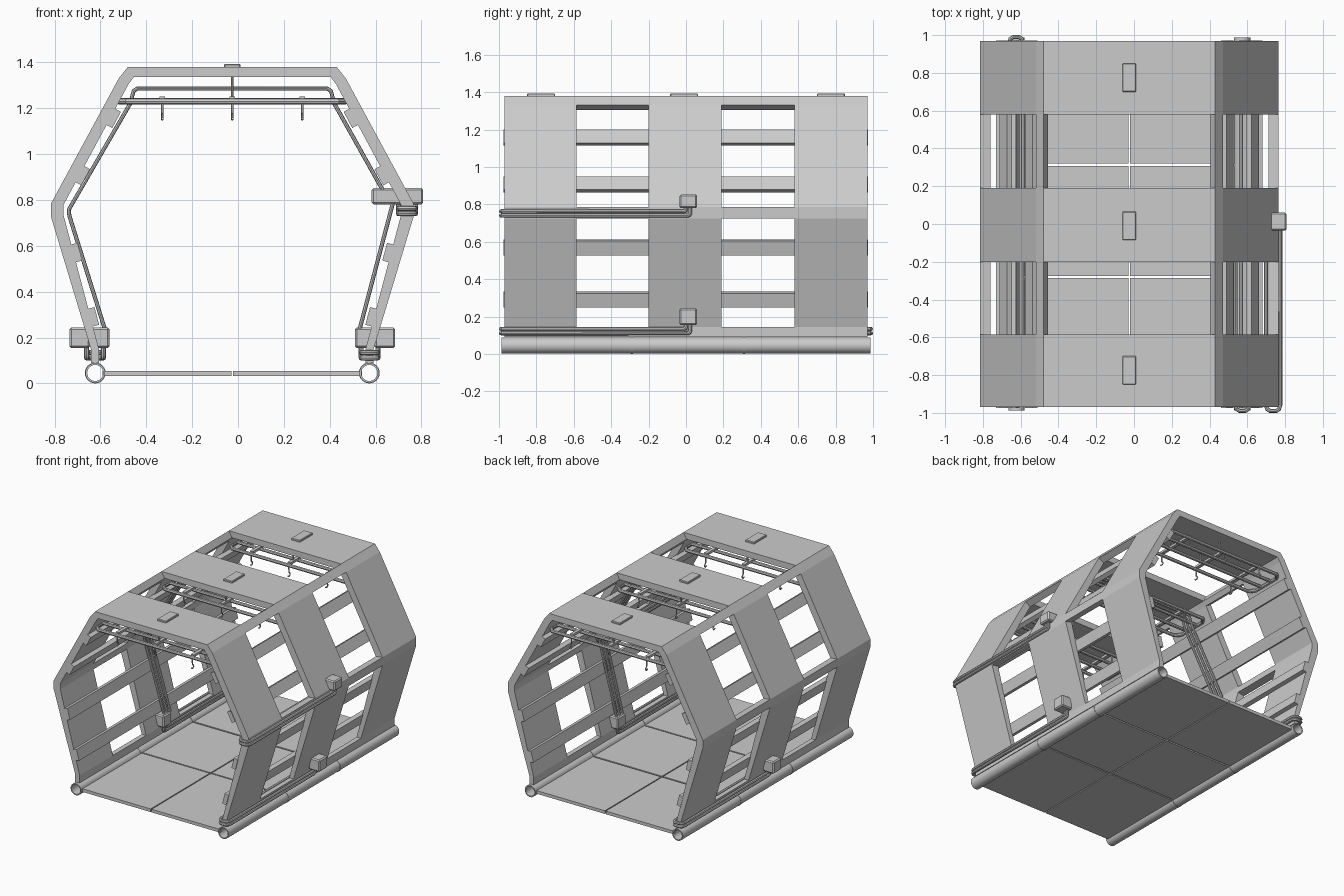
import bpy, bmesh, math
from mathutils import Vector

if "Cube" in bpy.data.objects:
    bpy.data.objects.remove(bpy.data.objects["Cube"])

CX = -0.025  # symmetry axis of the hull in x


def X(u, s=1):
    return s * u + CX


def add(name, mesh, smooth=False):
    ob = bpy.data.objects.new(name, mesh)
    bpy.context.scene.collection.objects.link(ob)
    if smooth:
        for p in mesh.polygons:
            p.use_smooth = True
        bpy.context.view_layer.objects.active = ob
        ob.select_set(True)
        bpy.ops.object.shade_smooth_by_angle(angle=math.radians(35))
        ob.select_set(False)
    return ob


def prism(name, pts, y0, y1):
    """Extrude an x-z outline along y."""
    bm = bmesh.new()
    f = bm.faces.new([bm.verts.new((x, y0, z)) for x, z in pts])
    ext = bmesh.ops.extrude_face_region(bm, geom=[f])
    bmesh.ops.translate(bm, vec=(0, y1 - y0, 0),
                        verts=[v for v in ext["geom"] if isinstance(v, bmesh.types.BMVert)])
    bmesh.ops.recalc_face_normals(bm, faces=bm.faces)
    me = bpy.data.meshes.new(name)
    bm.to_mesh(me)
    bm.free()
    return add(name, me)


def box(name, x0, x1, y0, y1, z0, z1, bevel=0):
    x0, x1 = min(x0, x1), max(x0, x1)
    ob = prism(name, [(x0, z0), (x1, z0), (x1, z1), (x0, z1)], y0, y1)
    if bevel:
        m = ob.modifiers.new("bevel", "BEVEL")
        m.width, m.segments = bevel, 1
    return ob


def tube(name, pts, r, cyclic=False, res=2):
    cu = bpy.data.curves.new(name, "CURVE")
    cu.dimensions = "3D"
    cu.bevel_depth, cu.bevel_resolution, cu.use_fill_caps = r, res, True
    sp = cu.splines.new("POLY")
    sp.points.add(len(pts) - 1)
    for p, co in zip(sp.points, pts):
        p.co = (*co, 1)
    sp.use_cyclic_u = cyclic
    tmp = bpy.data.objects.new("tmp", cu)
    bpy.context.scene.collection.objects.link(tmp)
    me = bpy.data.meshes.new_from_object(tmp.evaluated_get(bpy.context.evaluated_depsgraph_get()))
    bpy.data.objects.remove(tmp)
    me.name = name
    return add(name, me, True)


# Hull ribs: three wide hoops of one cross-section
OUT = [(.615, .09), (.615, .145), (.79, .725), (.79, .785), (.495, 1.33), (.455, 1.38)]
INN = [(.58, .09), (.58, .145), (.736, .735), (.736, .778), (.452, 1.305), (.43, 1.335)]
hoop = [(X(u), z) for u, z in OUT] + [(X(u, -1), z) for u, z in reversed(OUT)]
hoop += [(X(u, -1), z) for u, z in INN] + [(X(u), z) for u, z in reversed(INN)]
RIBS = [(-.97, -.585), (-.2, .19), (.58, .97)]
for i, (a, b) in enumerate(RIBS):
    prism(f"hull_rib_{i}", hoop, a, b)

# Long rails joining the ribs at foot, waist and roof corner
for s in (1, -1):
    for k, part in ((0, "foot"), (2, "waist"), (4, "roof")):
        quad = [OUT[k], OUT[k + 1], INN[k + 1], INN[k]]
        for a, b in ((-.585, -.2), (.19, .58)):
            prism(f"{part}_rail", [(X(u, s), z) for u, z in quad], a, b)

# Inner wall slats running the full length
for s in (1, -1):
    for k, zs in ((1, (.287, .567)), (3, (.912, 1.162))):
        p, q = Vector(INN[k]), Vector(INN[k + 1])
        d = (q - p).normalized()
        n = Vector((-d.y, d.x))  # towards the interior
        for z in zs:
            c = p + d * ((z - p.y) / d.y) + n * .012
            h = d * .04
            t = n * .016
            cor = [c - h - t, c + h - t, c + h + t, c - h + t]
            prism("wall_slat", [(X(v.x, s), v.y) for v in cor], -.975, .972)

# Floor panels with narrow gaps
for s in (1, -1):
    for a, b in ((-.97, -.285), (-.275, .307), (.319, .97)):
        box("floor_panel", X(.004, s), X(.565, s), a, b, .032, .055)

# Hollow skid tubes with joint collars
for s in (1, -1):
    def ring_tube(name, ro, ri, y0, y1):
        prof = [(ro, y0), (ro, y1), (ri, y1), (ri, y0)]
        N = 24
        vs = [(X(.5975, s) + r * math.cos(2 * math.pi * j / N), y, .0455 + r * math.sin(2 * math.pi * j / N))
              for j in range(N) for r, y in prof]
        fs = [(4 * j + k, 4 * j + (k + 1) % 4, 4 * ((j + 1) % N) + (k + 1) % 4, 4 * ((j + 1) % N) + k)
              for j in range(N) for k in range(4)]
        me = bpy.data.meshes.new(name)
        me.from_pydata(vs, [], fs)
        bm = bmesh.new()
        bm.from_mesh(me)
        bmesh.ops.recalc_face_normals(bm, faces=bm.faces)
        bm.to_mesh(me)
        bm.free()
        add(name, me, True)
    ring_tube("skid_tube", .043, .035, -.987, .987)
    for y in (-.29, .31):
        ring_tube("skid_collar", .0455, .040, y - .006, y + .006)

# Roof plates
for y in (-.775, -.01, .775):
    box("roof_plate", X(-.036), X(.036), y - .075, y + .075, 1.375, 1.393, .004)


# Junction boxes and cable pairs that wrap around the hull end
def cable_set(s, ui, uo, zc, outer, inner, z0, z1):
    """s=1: right side, wraps at the front; s=-1: left side, wraps at the back."""
    y0, y1 = sorted((-s * .035, s * .06))
    box("outer_junction_box", X(outer[0], s), X(outer[1], s), y0, y1, z0, z1, .008)
    box("inner_junction_box", X(inner[0], s), X(inner[1], s), y0, y1, z0, z1, .008)
    for j, dz in enumerate((-.012, .011)):
        z, ye = zc + dz, .022 - .022 * j
        path = [(uo, ye, z0 + .01), (uo, ye, z + .012), (uo, ye - .004, z + .004), (uo, ye - .012, z)]
        path += [(uo, -.96, z), (uo - .006, -.98, z), (uo - .02, -.989, z),
                 (ui + .02, -.989, z), (ui + .006, -.98, z), (ui, -.96, z)]
        path += [(ui, ye - .012, z), (ui, ye - .004, z + .004), (ui, ye, z + .012), (ui, ye, z0 + .01)]
        tube("wrap_cable", [(X(u, s), s * y, zz) for u, y, zz in path], .011)


cable_set(1, .562, .635, .123, (.62, .71), (.535, .62), .155, .243)
cable_set(-1, .562, .635, .123, (.62, .71), (.535, .62), .155, .243)
cable_set(1, .724, .799, .752, (.745, .832), (.608, .745), .78, .852)

# Conduits climbing the inside of the middle rib and crossing the ceiling
for y in (-.025, .01, .045):
    tube("ceiling_conduit", [(X(u), y, z) for u, z in (
        (-.555, .235), (-.71, .73), (-.713, .757), (-.445, 1.22), (-.43, 1.275), (-.415, 1.285),
        (.415, 1.285), (.43, 1.275), (.445, 1.22), (.655, .845))], .009)
    tube("side_conduit", [(X(.555), y, .235), (X(.70), y, .785)], .009)

# Ceiling rack under every rib: tube frame, cross bars, hanger and hooks
for a, b in RIBS:
    c, h = (a + b) / 2, .15
    frame = [(-.495, -h + .04), (-.46, -h), (.46, -h), (.495, -h + .04),
             (.495, h - .04), (.46, h), (-.46, h), (-.495, h - .04)]
    tube("rack_frame", [(X(u), c + y, 1.23) for u, y in frame], .013, True)
    for y in (-.05, .05):
        tube("rack_bar", [(X(-.49), c + y, 1.232), (X(.49), c + y, 1.232)], .012)
    for u in (-.305, 0, .305):
        box("rack_cross_bar", X(u - .012), X(u + .012), c - h, c + h, 1.235, 1.252)
        for y in (-h, h):
            hook = [(0, 1.225), (0, 1.18), (.012, 1.168), (.014, 1.158), (.004, 1.15), (-.01, 1.155)]
            tube("rack_hook", [(X(u), c + y + dy, z) for dy, z in hook], .005, res=1)
    for y in (-.1, .1):
        tube("rack_hanger", [(X(0), c + y, 1.34), (X(0), c + y, 1.24)], .006)
